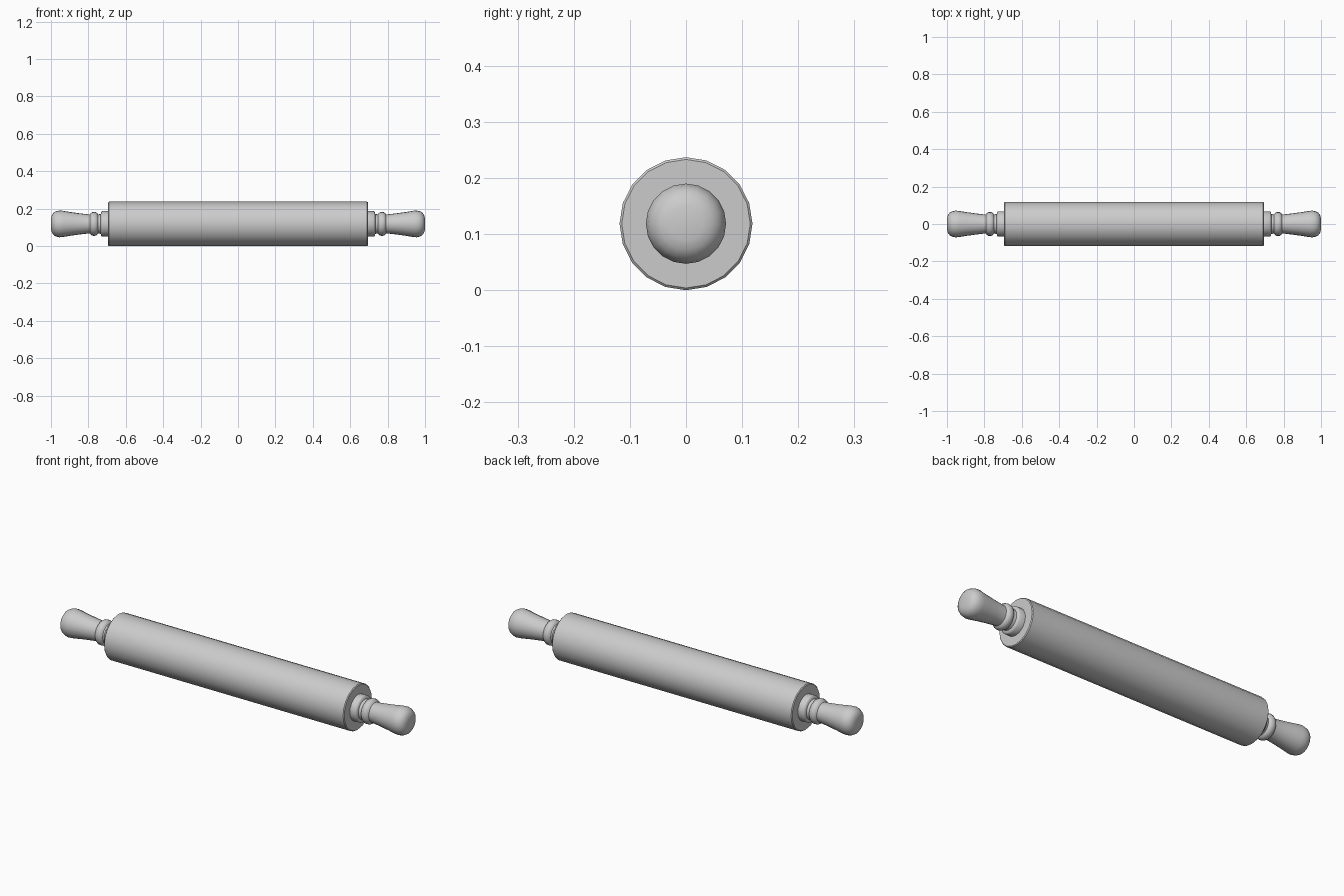
import bpy, bmesh, math

if "Cube" in bpy.data.objects:
    bpy.data.objects.remove(bpy.data.objects["Cube"])

SIDES = 20
CENTRE_Z = 0.1185


def lathe(name, profile, sharp_angle=35):
    """Revolve (x, radius) points around the x axis and cap both ends."""
    bm = bmesh.new()
    rings = []
    for x, r in profile:
        ring = []
        for i in range(SIDES):
            a = 2 * math.pi * i / SIDES
            ring.append(bm.verts.new((x, r * math.sin(a), r * math.cos(a))))
        rings.append(ring)
    for a, b in zip(rings, rings[1:]):
        for i in range(SIDES):
            j = (i + 1) % SIDES
            bm.faces.new((a[i], a[j], b[j], b[i]))
    bm.faces.new(rings[0])
    bm.faces.new(rings[-1])
    bmesh.ops.recalc_face_normals(bm, faces=bm.faces[:])
    mesh = bpy.data.meshes.new(name)
    bm.to_mesh(mesh)
    bm.free()
    obj = bpy.data.objects.new(name, mesh)
    bpy.context.collection.objects.link(obj)
    obj.location.z = CENTRE_Z
    bpy.ops.object.select_all(action='DESELECT')
    obj.select_set(True)
    bpy.context.view_layer.objects.active = obj
    bpy.ops.object.shade_smooth_by_angle(angle=math.radians(sharp_angle))
    return obj


# Roller with a tiny chamfer on each end
lathe("roller", [(-0.695, 0.1145), (-0.691, 0.1185),
                 (0.691, 0.1185), (0.695, 0.1145)])

# Turned handle: collar, neck, bead, flared grip, rounded end
handle_profile = [
    (0.690, 0.068), (0.726, 0.068), (0.731, 0.064),
    (0.734, 0.053), (0.748, 0.051),
    (0.753, 0.058), (0.761, 0.063), (0.770, 0.064), (0.779, 0.063),
    (0.787, 0.058), (0.792, 0.051),
    (0.800, 0.051), (0.850, 0.057), (0.900, 0.064), (0.935, 0.0700),
    (0.955, 0.0715), (0.972, 0.068), (0.986, 0.060),
    (0.995, 0.047), (1.000, 0.030),
]
for side, sign in (("right", 1), ("left", -1)):
    lathe(side + "_handle", [(sign * x, r) for x, r in handle_profile], 50)
